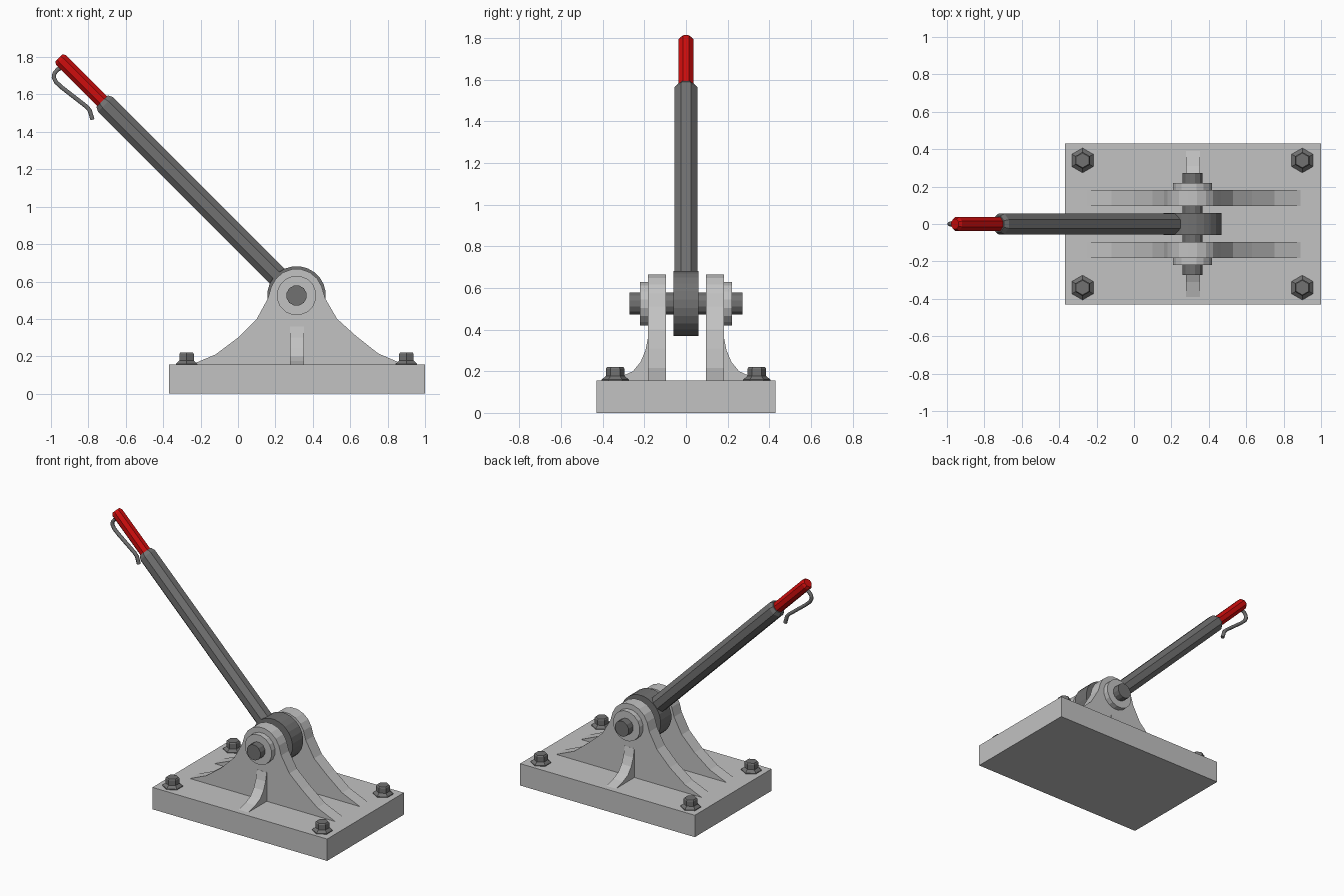
import bpy, bmesh, math
from mathutils import Matrix, Vector

if "Cube" in bpy.data.objects:
    bpy.data.objects.remove(bpy.data.objects["Cube"])


def material(name, rgb):
    m = bpy.data.materials.new(name)
    m.diffuse_color = (*rgb, 1)
    m.use_nodes = True
    m.node_tree.nodes["Principled BSDF"].inputs["Base Color"].default_value = m.diffuse_color
    return m


LIGHT = material("light_grey", (0.54, 0.54, 0.54))
DARK = material("dark_grey", (0.165, 0.165, 0.165))
RED = material("red", (0.62, 0.004, 0.004))
PIVOT = Vector((0.313, 0, 0.525))


def finish(bm, name, mat):
    bmesh.ops.recalc_face_normals(bm, faces=bm.faces)
    me = bpy.data.meshes.new(name)
    bm.to_mesh(me)
    bm.free()
    me.materials.append(mat)
    ob = bpy.data.objects.new(name, me)
    bpy.context.collection.objects.link(ob)
    return ob


def prism(name, pts, offset, mat):
    """Extrude a closed outline of 3D points along an offset."""
    bm = bmesh.new()
    face = bm.faces.new([bm.verts.new(p) for p in pts])
    ext = bmesh.ops.extrude_face_region(bm, geom=[face])
    moved = [v for v in ext["geom"] if isinstance(v, bmesh.types.BMVert)]
    bmesh.ops.translate(bm, verts=moved, vec=offset)
    return finish(bm, name, mat)


def turned(name, sections, sides, matrix, mat, phase=0.5):
    """Stack of (radius, height) rings along local z, capped at both ends."""
    bm = bmesh.new()
    rings = []
    for r, h in sections:
        angles = [2 * math.pi * (i + phase) / sides for i in range(sides)]
        rings.append([bm.verts.new((r * math.cos(a), r * math.sin(a), h)) for a in angles])
    for a, b in zip(rings, rings[1:]):
        for i in range(sides):
            j = (i + 1) % sides
            bm.faces.new((a[i], a[j], b[j], b[i]))
    bm.faces.new(rings[0])
    bm.faces.new(rings[-1])
    bm.transform(matrix)
    return finish(bm, name, mat)


# Base plate
prism("base_plate", [(-0.37, -0.43, 0), (1, -0.43, 0), (1, 0.43, 0), (-0.37, 0.43, 0)],
      (0, 0, 0.155), LIGHT)

# Flared side brackets with rounded tops, bosses and curved outer ribs
left = [(-0.25, 0.155), (-0.12, 0.21), (0, 0.30), (0.1, 0.40), (0.16, 0.51)]
arc = [(PIVOT.x + 0.143 * math.cos(math.radians(a)), PIVOT.z + 0.143 * math.sin(math.radians(a)))
       for a in range(160, 10, -20)]
right = [(0.466, 0.51), (0.53, 0.40), (0.63, 0.31), (0.75, 0.215), (0.89, 0.155)]
outline = left + arc + right
rib = [(0.17, 0.15), (0.17, 0.36), (0.183, 0.36), (0.195, 0.30), (0.218, 0.245),
       (0.255, 0.20), (0.31, 0.175), (0.39, 0.155), (0.39, 0.15)]
along_y = Matrix.Translation(PIVOT) @ Matrix.Rotation(math.radians(-90), 4, "X")
for side, s in (("front", -1), ("back", 1)):
    prism(side + "_bracket", [(x, s * 0.095, z) for x, z in outline], (0, s * 0.087, 0), LIGHT)
    prism(side + "_rib", [(0.277, s * y, z) for y, z in rib], (0.076, 0, 0), LIGHT)
    turned(side + "_boss", [(0.106, s * 0.17), (0.106, s * 0.22)], 16, along_y, LIGHT)

# Axle and lever hub
turned("axle", [(0.055, -0.272), (0.055, 0.272)], 12, along_y, DARK)
turned("lever_hub", [(0.157, -0.06), (0.157, 0.06)], 24, along_y, DARK)

# Lever shaft and grip, leaning 45 degrees
lean = Matrix.Translation(PIVOT) @ Matrix.Rotation(math.radians(-45), 4, "Y")
turned("lever_shaft", [(0.06, 0.08), (0.06, 1.445), (0.047, 1.47)], 8, lean, DARK)
turned("lever_grip", [(0.04, 1.46), (0.04, 1.78), (0.03, 1.797)], 8, lean, RED)

# Bent wire release handle under the grip
curve = bpy.data.curves.new("release_wire", "CURVE")
curve.dimensions = "3D"
curve.bevel_depth = 0.013
curve.bevel_resolution = 1
curve.use_fill_caps = True
path = [(-0.94, 1.745), (-0.965, 1.733), (-0.982, 1.712), (-0.985, 1.69), (-0.972, 1.665),
        (-0.94, 1.636), (-0.81, 1.535), (-0.793, 1.515), (-0.778, 1.465)]
spline = curve.splines.new("POLY")
spline.points.add(len(path) - 1)
for p, (x, z) in zip(spline.points, path):
    p.co = (x, 0, z, 1)
wire = bpy.data.objects.new("release_wire", curve)
bpy.context.collection.objects.link(wire)
curve.materials.append(DARK)

# Flanged hex bolts at the corners
for x in (-0.275, 0.9):
    for y in (-0.34, 0.34):
        at = Matrix.Translation((x, y, 0))
        turned("bolt", [(0.066, 0.15), (0.066, 0.16), (0.045, 0.177), (0.045, 0.212), (0.039, 0.22)],
               6, at, DARK)
